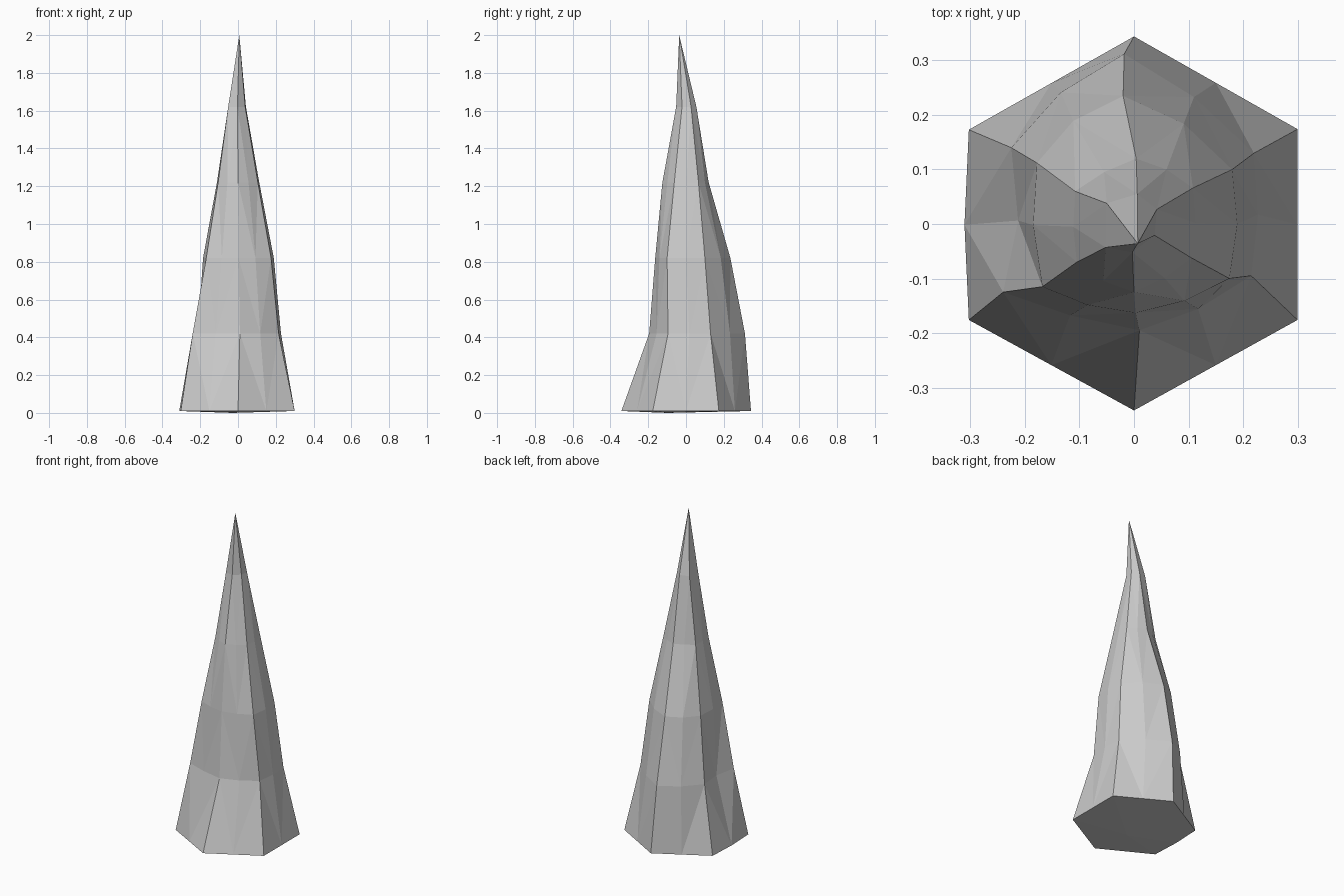
import bpy, bmesh
from mathutils import Vector

cube = bpy.data.objects.get("Cube")
if cube:
    bpy.data.objects.remove(cube, do_unlink=True)

# Stone material
stone = bpy.data.materials.new("grey_stone")
stone.use_nodes = True
colour = (0.6, 0.6, 0.6, 1)
stone.diffuse_color = colour
stone.node_tree.nodes["Principled BSDF"].inputs["Base Color"].default_value = colour

# Bent hexagonal cross-sections: height, then the six ridge corners
# (front, front left, back left, back, back right, front right)
sections = [
    (0.01, [(0, -.342), (.30, -.176), (.30, .174), (0, .344), (-.303, .173), (-.303, -.176)]),
    (0.42, [(.01, -.195), (.215, -.095), (.22, .13), (-.018, .312), (-.225, .14), (-.24, -.125)]),
    (0.82, [(.003, -.163), (.175, -.10), (.18, .10), (-.02, .235), (-.178, .112), (-.168, -.115)]),
    (1.22, [(0, -.125), (.105, -.062), (.108, .066), (.004, .12), (-.108, .06), (-.105, -.07)]),
    (1.62, [(-.003, -.052), (.038, -.021), (.042, .027), (.006, .055), (-.05, .038), (-.052, -.043)]),
]
# Uneven chipping of the face centres, one row per section
chips = [
    (0, 0, 0, 0, .008, 0),
    (.012, .01, .015, .02, -.02, .008),
    (.01, .012, .02, .02, .012, .01),
    (.006, .006, .008, .006, .005, .008),
    (0, 0, 0, 0, 0, 0),
]

bm = bmesh.new()
rings = []
for (z, corners), row in zip(sections, chips):
    ring = []
    for i, chip in enumerate(row):
        a = Vector((*corners[i], z))
        b = Vector((*corners[(i + 1) % 6], z))
        outward = (b - a).cross(Vector((0, 0, 1))).normalized()
        ring.append(bm.verts.new(a))
        ring.append(bm.verts.new((a + b) / 2 + outward * chip))
    rings.append(ring)

# Faceted sides, with diagonals mirrored about each face centre
for low, high in zip(rings, rings[1:]):
    for i in range(12):
        j = (i + 1) % 12
        a, b, c, d = low[i], low[j], high[j], high[i]
        tris = ((a, b, c), (a, c, d)) if i % 2 else ((a, b, d), (b, c, d))
        for tri in tris:
            bm.faces.new(tri)

# Pointed tip and shallow underside
tip = bm.verts.new((.007, -.036, 2))
base = bm.verts.new((-.03, -.1, 0))
for i in range(12):
    j = (i + 1) % 12
    bm.faces.new((rings[-1][i], rings[-1][j], tip))
    bm.faces.new((rings[0][j], rings[0][i], base))
bmesh.ops.recalc_face_normals(bm, faces=bm.faces)

mesh = bpy.data.meshes.new("stone_spike")
bm.to_mesh(mesh)
bm.free()
mesh.materials.append(stone)
spike = bpy.data.objects.new("stone_spike", mesh)
bpy.context.collection.objects.link(spike)
